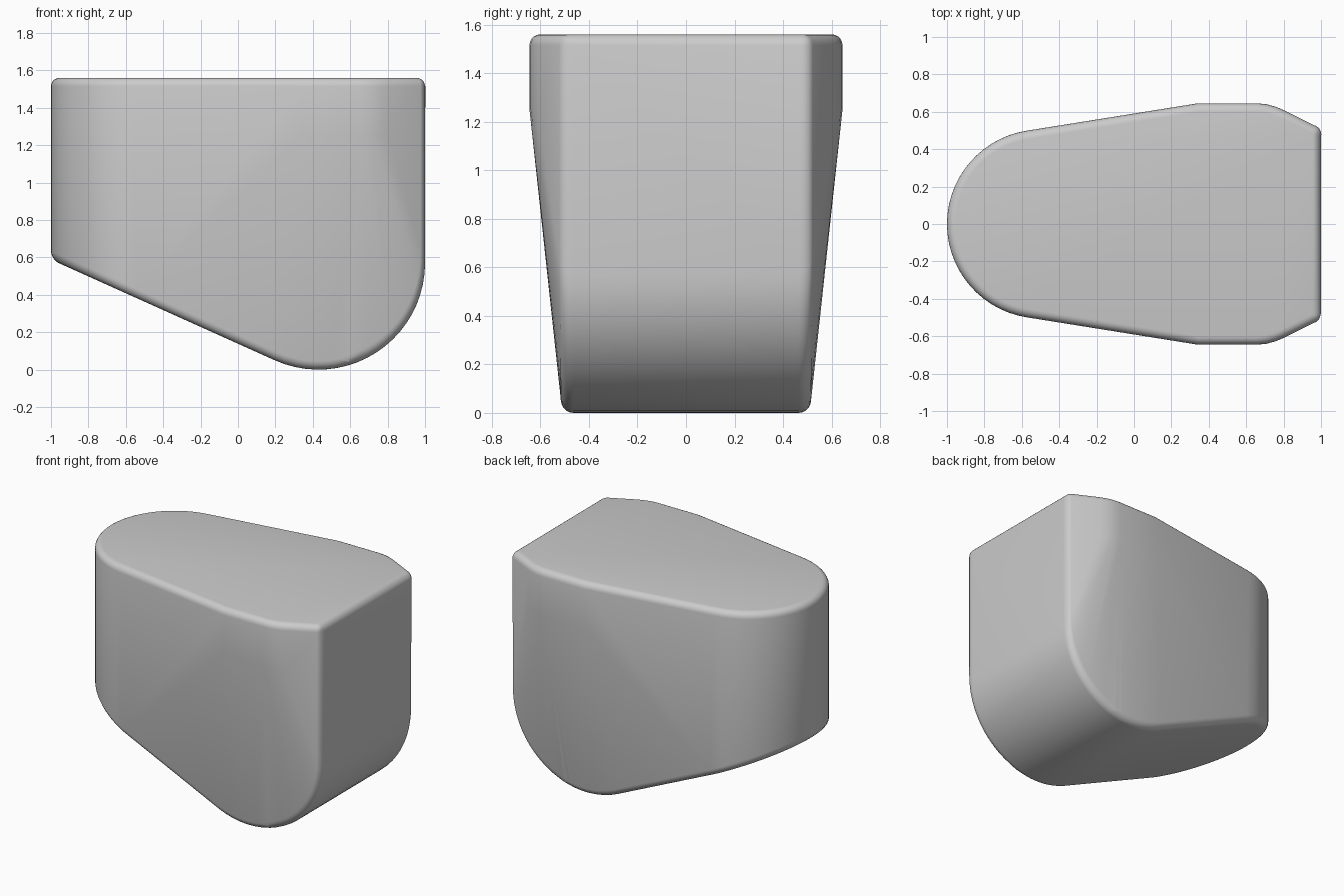
import bpy, bmesh, math

cube = bpy.data.objects.get("Cube")
if cube:
    bpy.data.objects.remove(cube, do_unlink=True)

# Main dimensions
TOP, WIDE_Z = 1.56, 1.25
NOSE_R, HALF = 0.505, 0.51
KEEL_X, KEEL_R = 0.43, 0.57
SLOPE = math.atan(0.45)


def arc(cx, cy, r, a0, a1, n):
    return [(cx + r * math.cos(a0 + (a1 - a0) * i / n),
             cy + r * math.sin(a0 + (a1 - a0) * i / n)) for i in range(n + 1)]


def slope_z(x):
    """Height of the slanted underside, tangent to the keel arc."""
    foot_x = KEEL_X - KEEL_R * math.sin(SLOPE)
    foot_z = KEEL_R - KEEL_R * math.cos(SLOPE)
    return foot_z + (foot_x - x) * math.tan(SLOPE)


points = []
# Rounded nose wall, cut off by the slanted underside
for x, y in arc(-1 + NOSE_R, 0, NOSE_R, math.radians(98.5), math.pi, 14):
    points += [(x, y, TOP), (x, y, slope_z(x))]

# Widened shoulder with a softened corner
for x, y in [(0.34, 0.645), (0.66, 0.645), (0.71, 0.64), (0.76, 0.626), (0.80, 0.609)]:
    points += [(x, y, TOP), (x, y, WIDE_Z)]

# Flat end and rounded keel
points.append((1, HALF, TOP))
for x, z in arc(KEEL_X, KEEL_R, KEEL_R, 0, -math.pi / 2 - SLOPE, 20):
    points.append((x, HALF, z))

# Close the mirrored outline into one convex solid
bm = bmesh.new()
for x, y, z in points:
    for side in ((1, -1) if y > 0.001 else (1,)):
        bm.verts.new((x, y * side, z))
hull = bmesh.ops.convex_hull(bm, input=bm.verts)
loose = [v for v in bm.verts if not v.link_faces]
bmesh.ops.delete(bm, geom=loose, context='VERTS')
bmesh.ops.dissolve_limit(bm, angle_limit=math.radians(0.8),
                         verts=bm.verts, edges=bm.edges)
bmesh.ops.recalc_face_normals(bm, faces=bm.faces)
mesh = bpy.data.meshes.new("rounded_body")
bm.to_mesh(mesh)
bm.free()
body = bpy.data.objects.new("rounded_body", mesh)
bpy.context.collection.objects.link(body)

# Plain grey finish
grey = bpy.data.materials.new("plain_grey")
grey.use_nodes = True
color = (0.6, 0.6, 0.6, 1)
grey.diffuse_color = color
grey.node_tree.nodes["Principled BSDF"].inputs["Base Color"].default_value = color
mesh.materials.append(grey)

# Soft rim around all hard edges
bevel = body.modifiers.new("soft_rim", 'BEVEL')
bevel.width = 0.045
bevel.segments = 5
bevel.limit_method = 'ANGLE'
bevel.angle_limit = math.radians(40)
bevel.use_clamp_overlap = False
bpy.context.view_layer.objects.active = body
body.select_set(True)
bpy.ops.object.modifier_apply(modifier=bevel.name)
bpy.ops.object.shade_smooth_by_angle(angle=math.radians(30))
